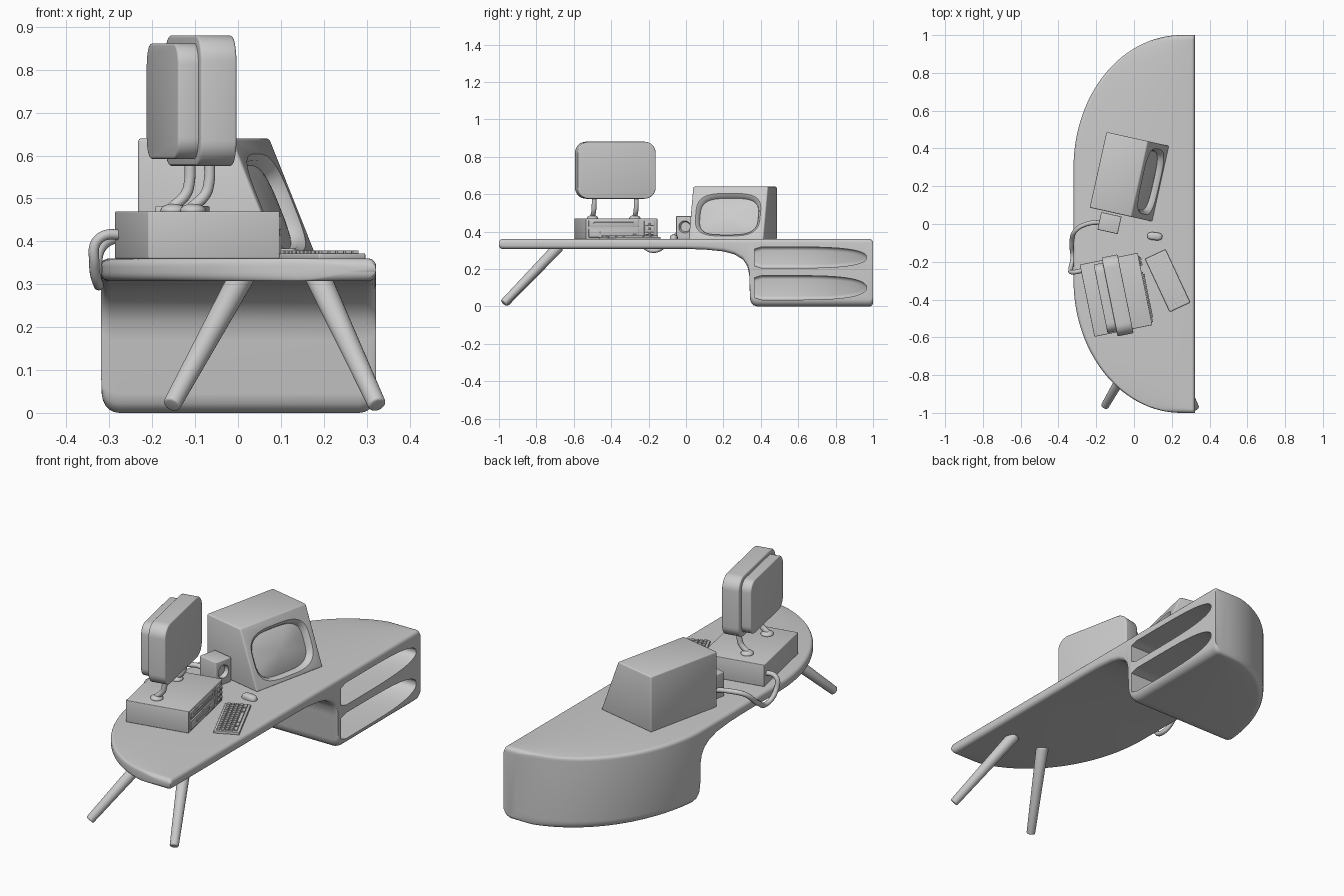
import bpy, bmesh, math
from mathutils import Matrix, Vector

if "Cube" in bpy.data.objects:
    bpy.data.objects.remove(bpy.data.objects["Cube"])

T = Matrix.Translation


def frame(x, y, z, deg):
    return T((x, y, z)) @ Matrix.Rotation(math.radians(deg), 4, 'Z')


def finish(ob, angle=35):
    """Apply modifiers / curves, then smooth by angle."""
    bpy.ops.object.select_all(action='DESELECT')
    ob.select_set(True)
    bpy.context.view_layer.objects.active = ob
    bpy.ops.object.convert(target='MESH')
    bpy.ops.object.shade_smooth_by_angle(angle=math.radians(angle))
    return ob


def make(name, bm, m=Matrix(), bevel=0, segs=3):
    bmesh.ops.recalc_face_normals(bm, faces=bm.faces)
    me = bpy.data.meshes.new(name)
    bm.to_mesh(me)
    bm.free()
    ob = bpy.data.objects.new(name, me)
    bpy.context.collection.objects.link(ob)
    ob.matrix_world = m
    if bevel:
        mod = ob.modifiers.new("bevel", 'BEVEL')
        mod.width, mod.segments, mod.limit_method = bevel, segs, 'ANGLE'
    return finish(ob)


def loft(rings):
    bm = bmesh.new()
    vs = [[bm.verts.new(p) for p in r] for r in rings]
    n = len(vs[0])
    for a, b in zip(vs, vs[1:]):
        for i in range(n):
            bm.faces.new((a[i], a[(i + 1) % n], b[(i + 1) % n], b[i]))
    bm.faces.new(vs[0])
    bm.faces.new(vs[-1][::-1])
    return bm


def section(y, x0, x1, z0, z1, rt, rb, n=5):
    """Rounded rectangle in the xz plane."""
    lim = min(x1 - x0, z1 - z0) * 0.48
    rt, rb = min(rt, lim), min(rb, lim)
    pts = []
    for cx, cz, r, a in ((x1 - rt, z1 - rt, rt, 0), (x0 + rt, z1 - rt, rt, 90),
                         (x0 + rb, z0 + rb, rb, 180), (x1 - rb, z0 + rb, rb, 270)):
        for i in range(n + 1):
            t = math.radians(a + 90 * i / n)
            pts.append((cx + r * math.cos(t), y, cz + r * math.sin(t)))
    return pts


def cubes(boxes):
    bm = bmesh.new()
    for loc, size in boxes:
        bmesh.ops.create_cube(bm, size=1, matrix=T(loc) @ Matrix.Diagonal((*size, 1)))
    return bm


def cut(ob, cutter):
    mod = ob.modifiers.new("cut", 'BOOLEAN')
    mod.operation, mod.object, mod.solver = 'DIFFERENCE', cutter, 'EXACT'
    finish(ob)
    bpy.data.objects.remove(cutter)


def tube(name, pts, r, m=Matrix()):
    cu = bpy.data.curves.new(name, 'CURVE')
    cu.dimensions, cu.bevel_depth, cu.bevel_resolution, cu.use_fill_caps = '3D', r, 4, True
    sp = cu.splines.new('BEZIER')
    sp.bezier_points.add(len(pts) - 1)
    for bp, p in zip(sp.bezier_points, pts):
        bp.co = p
        bp.handle_left_type = bp.handle_right_type = 'AUTO'
    ob = bpy.data.objects.new(name, cu)
    bpy.context.collection.objects.link(ob)
    ob.matrix_world = m
    return finish(ob)


def back_x(y):
    """Curved back edge of the desk plan."""
    d = max(0, abs(y) - 0.3) / 0.7
    return 0.25 - 0.57 * math.sqrt(max(0, 1 - d * d))


# Desk body: one loft along y, thin top flowing into the cabinet
arc = [0.3 + 0.7 * math.sin(math.radians(a)) for a in range(0, 91, 3)]
under = [(0.0, .307), (.1, .304), (.2, .294), (.26, .278), (.305, .25), (.328, .215), (.338, .17),
         (.342, .045), (.347, .022), (.36, .006), (.38, 0)]
stations = [(-y, .307) for y in reversed(arc)] + under + [(y, 0) for y in arc if y > .39]
rings = []
for y, zb in stations:
    d = max(0, abs(y) - 0.98)
    ins = 0.02 - math.sqrt(max(0, 0.0004 - d * d))
    k = 1 - zb / .307
    rings.append(section(y, back_x(y), .322, zb + ins, .36 - ins, .018, .02 + .02 * k))
desk = make("desk_body", loft(rings))

# Two open shelves hollowed from the cabinet front
for z0, z1 in ((.205, .318), (.035, .165)):
    rings = []
    for i in range(25):
        t = math.sin(math.pi / 2 * i / 24)
        y = .365 + .6 * t
        h = (z1 - z0) / 2 * (max(0, 1 - t ** 5) ** .5 * .93 + .07)
        if i == 0:
            h -= .012
        zc = (z0 + z1) / 2
        rings.append(section(y, min(back_x(y) + .035, .25), .4, zc - h, zc + h, .02, .02))
    cut(desk, make("shelf_cutter", loft(rings)))

# Splayed tapered legs
for name, top, foot in (("back_leg", (.01, -.68, .32), (-.155, -.965, .018)),
                        ("front_leg", (.185, -.68, .32), (.325, -.975, .018))):
    a, b = Vector(top), Vector(foot)
    bm = bmesh.new()
    bmesh.ops.create_cone(bm, cap_ends=True, segments=24, radius1=.03, radius2=.021, depth=(b - a).length)
    make(name, bm, T((a + b) / 2) @ (b - a).to_track_quat('Z', 'Y').to_matrix().to_4x4(), .006)

# Computer case with drive bays and buttons
P = frame(-.095, -.375, .36, 11.5)
make("computer_case", cubes([((0, 0, .055), (.313, .39, .11))]), P, .003)
make("drive_bays", cubes([((.157, -.045, .083), (.012, .27, .032)),
                          ((.157, -.045, .032), (.012, .27, .045)),
                          ((.164, -.045, .086), (.008, .22, .008)),
                          ((.164, -.045, .035), (.008, .15, .012)),
                          ((.164, .07, .022), (.008, .02, .008))]), P, .002)
make("case_buttons", cubes([((.158, .15, .055), (.008, .055, .085))] +
                           [((.164, .15 + dy, z), (.01, .018, .014))
                            for dy in (-.013, .013) for z in (.03, .055, .08)]), P, .002)


# Monitor: screen slab and smaller rear housing
def slab(name, x, z, t, w, h, r):
    bm = cubes([((x, 0, z), (t, w, h))])
    es = [e for e in bm.edges if abs(e.verts[0].co.x - e.verts[1].co.x) > t / 2]
    bmesh.ops.bevel(bm, geom=es, offset=r, segments=8, profile=.5, affect='EDGES')
    make(name, bm, M, .006)


M = frame(-.087, -.378, 0, 11.5)
slab("monitor_screen", 0, .728, .086, .425, .305, .06)
slab("monitor_housing", -.062, .727, .06, .37, .27, .05)

# Bent monitor supports with round feet
for side, y in (("left", -.115), ("right", .115)):
    tube(side + "_monitor_support", [(-.002, y, .59), (-.004, y, .535), (-.012, y, .51), (-.045, y, .478)], .013, M)
    bm = bmesh.new()
    bmesh.ops.create_uvsphere(bm, u_segments=24, v_segments=12, radius=1)
    make(side + "_support_foot", bm, M @ T((-.042, y, .472)) @ Matrix.Diagonal((.03, .03, .016, 1)))

# Old television with slanted face
V = frame(-.024, .25, .36, -12.5)
prof = ((-.17, -.002), (.17, -.002), (.055, .28), (-.17, .28))
tv = make("television", loft([[(x, y, z) for x, z in prof] for y in (-.205, .205)]), V, .007)
up = Vector((-.115, 0, .28)).normalized()
nor = Vector((up.z, 0, -up.x))
face = Matrix((Vector((0, 1, 0)), up, nor)).transposed().to_4x4()
face.translation = (.117, 0, .13)


def oval(a, b, n):
    pts = []
    for i in range(64):
        c, s = math.cos(i * math.pi / 32), math.sin(i * math.pi / 32)
        pts.append((a * math.copysign(abs(c) ** .6, c), b * math.copysign(abs(s) ** .6, s), n))
    return pts


cut(tv, make("screen_cutter", loft([oval(.178, .124, .02), oval(.178, .124, 0), oval(.165, .111, -.012),
                                    oval(.158, .105, -.035)]), V @ face))
make("television_screen", loft([oval(.161, .108, -.04)] +
     [oval(.16 * k, .107 * k, -.03 + .02 * (1 - k * k)) for k in (1, .85, .65, .4, .15)]), V @ face)

# Small speaker with round recess
S = frame(-.13, .005, .36, -12.5)
speaker = make("speaker", cubes([((0, 0, .061), (.11, .095, .124))]), S, .004)
bm = bmesh.new()
bmesh.ops.create_cone(bm, cap_ends=True, segments=32, radius1=.026, radius2=.036, depth=.03)
cut(speaker, make("speaker_cutter", bm, S @ T((.05, 0, .065)) @ Matrix.Rotation(math.pi / 2, 4, 'Y')))

# Keyboard
K = frame(.178, -.30, .36, 25)
make("keyboard", cubes([((0, 0, .005), (.12, .31, .014))]), K, .003)
make("keys", cubes([((-.04 + .02 * r, -.137 + .021 * c, .014), (.015, .016, .01))
                    for r in range(4) for c in range(14)] +
                   [((.04, y, .014), (.015, w, .01)) for y, w in
                    ((-.125, .035), (-.08, .035), (.0, .11), (.08, .035), (.125, .035))]), K)

# Mouse
bm = bmesh.new()
bmesh.ops.create_uvsphere(bm, u_segments=28, v_segments=14, radius=1)
for v in bm.verts:
    for i in range(3):
        v.co[i] = math.copysign(abs(v.co[i]) ** .7, v.co[i])
make("mouse", bm, frame(.11, -.065, .362, -5) @ Matrix.Diagonal((.04, .021, .022, 1)))

# Cable looping over the back edge
tube("cable", [(-.17, .01, .40), (-.25, 0, .41), (-.31, -.035, .395), (-.33, -.1, .335), (-.325, -.18, .298),
               (-.335, -.24, .345), (-.325, -.255, .405), (-.25, -.24, .415)], .012)
